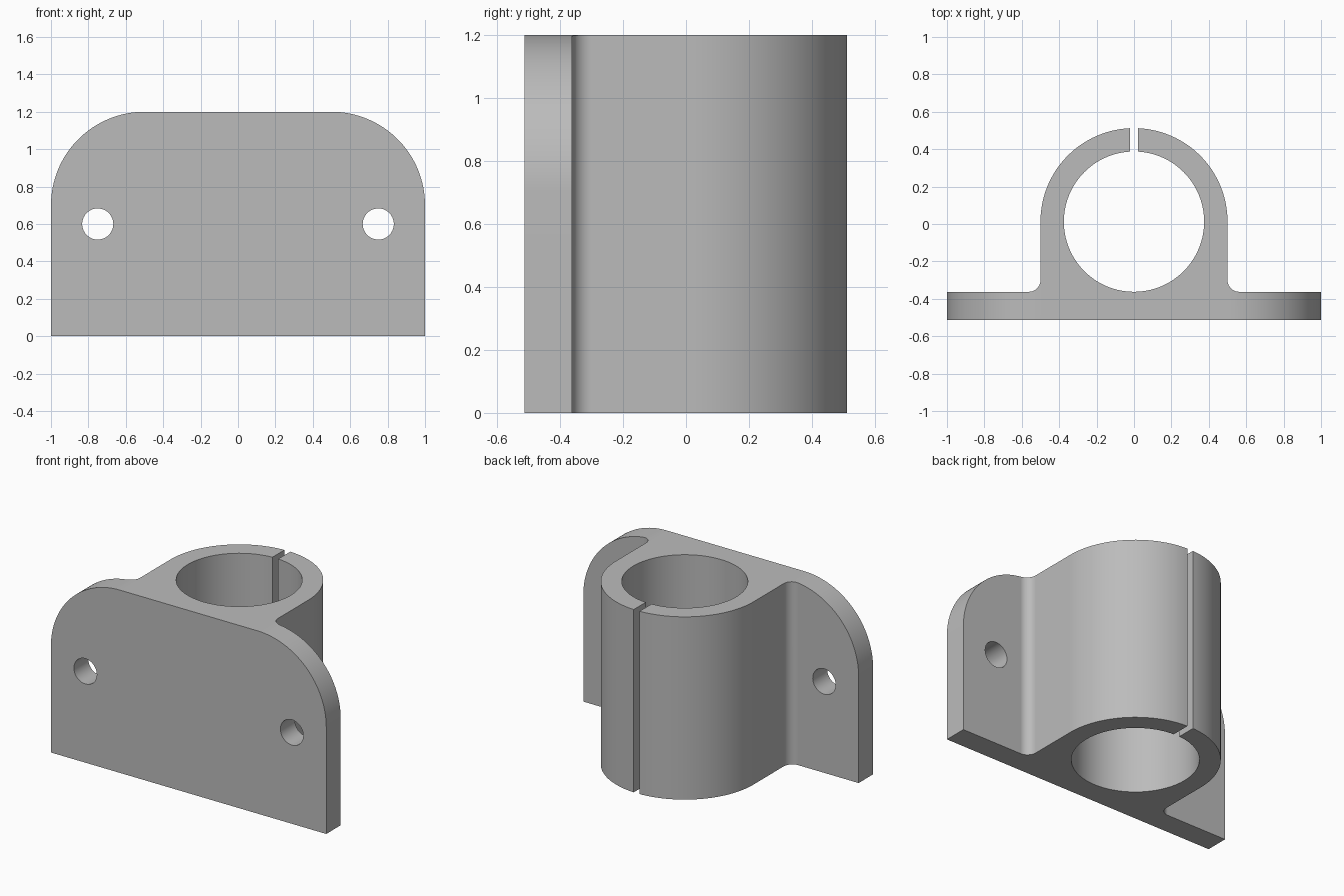
import bpy, bmesh, math
from mathutils import Matrix

cube = bpy.data.objects.get("Cube")
if cube:
    bpy.data.objects.remove(cube, do_unlink=True)

HEIGHT = 1.2
FRONT_Y, PLATE_Y = -0.5125, -0.3625    # front and back of the plate
CENTRE_Y = 0.0125                      # axis of the ring
OUTER, BORE, SLOT = 0.5, 0.375, 0.021  # radii and half slot width
FILLET, CORNER = 0.0625, 0.5

steel = bpy.data.materials.new("grey_metal")
steel.use_nodes = True
GREY = (0.5, 0.5, 0.5, 1)
steel.diffuse_color = GREY
steel.node_tree.nodes["Principled BSDF"].inputs["Base Color"].default_value = GREY


def arc(cx, cy, r, start, end, steps):
    angles = [start + (end - start) * i / steps for i in range(steps + 1)]
    return [(cx + r * math.cos(a), cy + r * math.sin(a)) for a in angles]


def mirrored(half):
    """Closed outline from its +x half."""
    return half + [(-x, y) for x, y in reversed(half)]


def prism(name, outline, low, high, matrix=Matrix()):
    bm = bmesh.new()
    face = bm.faces.new([bm.verts.new((x, y, low)) for x, y in outline])
    grown = bmesh.ops.extrude_face_region(bm, geom=[face])["geom"]
    verts = [v for v in grown if isinstance(v, bmesh.types.BMVert)]
    bmesh.ops.translate(bm, verts=verts, vec=(0, 0, high - low))
    bmesh.ops.recalc_face_normals(bm, faces=bm.faces)
    bm.transform(matrix)
    mesh = bpy.data.meshes.new(name)
    bm.to_mesh(mesh)
    bm.free()
    mesh.materials.append(steel)
    obj = bpy.data.objects.new(name, mesh)
    bpy.context.collection.objects.link(obj)
    return obj


def cut(target, cutter, operation):
    mod = target.modifiers.new(cutter.name, "BOOLEAN")
    mod.object, mod.operation, mod.solver = cutter, operation, "EXACT"
    bpy.context.view_layer.objects.active = target
    bpy.ops.object.modifier_apply(modifier=mod.name)
    bpy.data.objects.remove(cutter, do_unlink=True)


# Plan outline: plate, fillet, split ring and bore in one loop through the slot
half = [(1.1, FRONT_Y), (1.1, PLATE_Y)]
half += arc(OUTER + FILLET, PLATE_Y + FILLET, FILLET, 1.5 * math.pi, math.pi, 12)
half += arc(0, CENTRE_Y, OUTER, 0, math.acos(SLOT / OUTER), 40)
half += arc(0, CENTRE_Y, BORE, math.acos(SLOT / BORE), -math.pi / 2, 60)[:-1]
outline = half + [(0, CENTRE_Y - BORE)] + [(-x, y) for x, y in reversed(half)]
bracket = prism("clamp_bracket", outline, -0.1, HEIGHT + 0.1)

# Front silhouette with two large rounded upper corners
upright = Matrix.Rotation(math.pi / 2, 4, "X")
side = [(1, 0)] + arc(1 - CORNER, HEIGHT - CORNER, CORNER, 0, math.pi / 2, 32)
cut(bracket, prism("silhouette", mirrored(side), -1, 1, upright), "INTERSECT")

# Mounting holes
for x in (-0.75, 0.75):
    circle = arc(x, 0.6, 0.0833, 0, 2 * math.pi, 40)[:-1]
    cut(bracket, prism("hole", circle, 0.2, 0.8, upright), "DIFFERENCE")

# Smooth curved walls, crisp rims
bpy.ops.object.select_all(action="DESELECT")
bracket.select_set(True)
bpy.context.view_layer.objects.active = bracket
bpy.ops.object.shade_smooth_by_angle(angle=math.radians(30))
normals = bracket.modifiers.new("flat_faces", "WEIGHTED_NORMAL")
normals.keep_sharp = True
